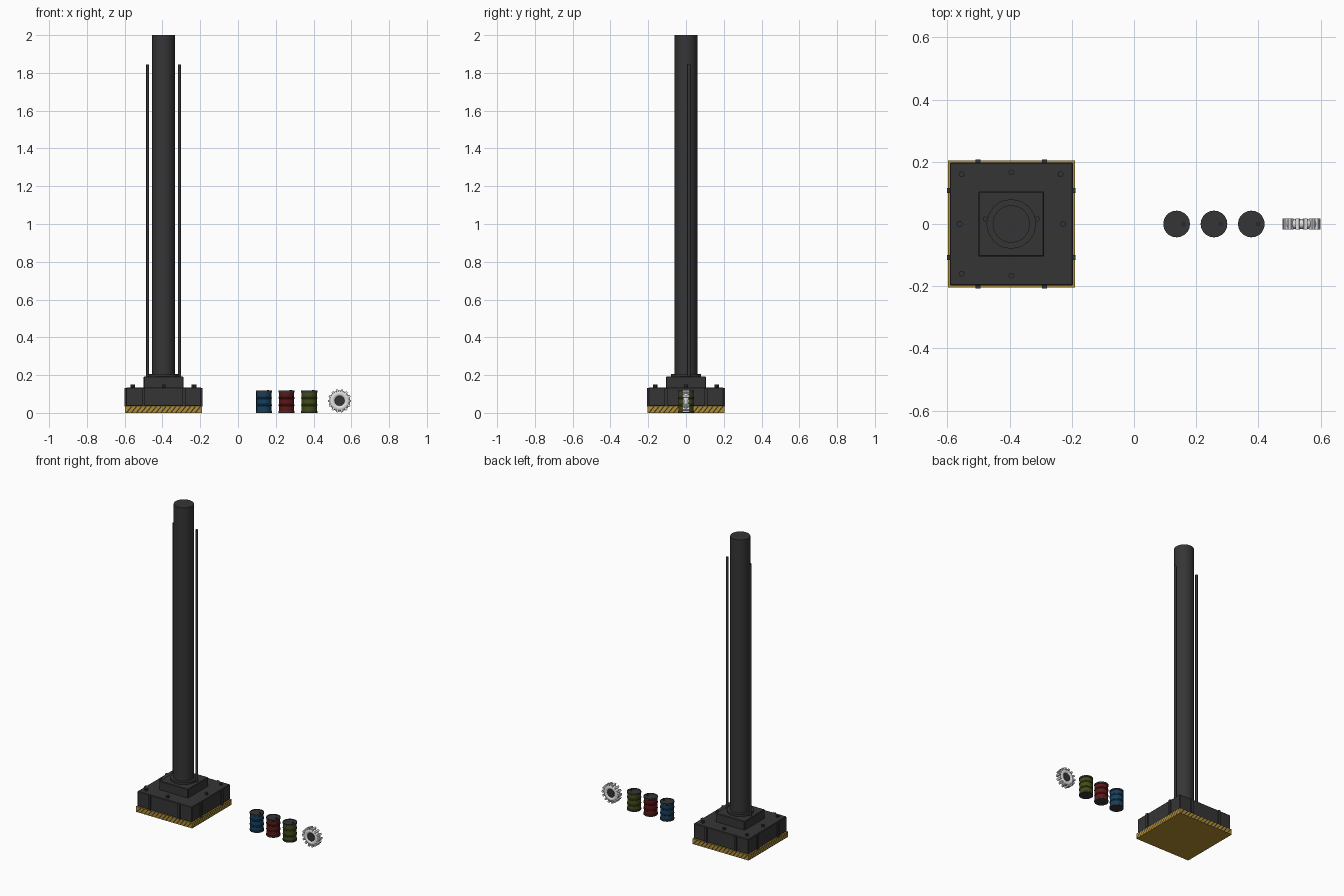
import bpy, bmesh, math
from mathutils import Vector, Matrix

if "Cube" in bpy.data.objects:
    bpy.data.objects.remove(bpy.data.objects["Cube"])

CX = -0.394      # pole and base centre


def material(name, rgb):
    m = bpy.data.materials.new(name)
    m.diffuse_color = (*rgb, 1)
    m.use_nodes = True
    m.node_tree.nodes["Principled BSDF"].inputs["Base Color"].default_value = m.diffuse_color
    return m


DARK = material("dark grey", (0.036, 0.036, 0.036))
YELLOW = material("hazard yellow", (0.45, 0.27, 0.03))
BLUE = material("barrel blue", (0.008, 0.05, 0.115))
RED = material("barrel red", (0.11, 0.009, 0.009))
GREEN = material("barrel green", (0.055, 0.075, 0.01))
WHITE = material("wheel white", (0.75, 0.75, 0.75))


def finish(bm, name, mats, smooth=False):
    bmesh.ops.recalc_face_normals(bm, faces=bm.faces[:])
    me = bpy.data.meshes.new(name)
    bm.to_mesh(me)
    bm.free()
    for m in mats:
        me.materials.append(m)
    ob = bpy.data.objects.new(name, me)
    bpy.context.collection.objects.link(ob)
    if smooth:
        bpy.context.view_layer.objects.active = ob
        ob.select_set(True)
        bpy.ops.object.shade_smooth_by_angle(angle=math.radians(35))
        ob.select_set(False)
    return ob


def add_box(bm, c, size):
    bmesh.ops.create_cube(bm, size=1, matrix=Matrix.Translation(c) @ Matrix.Diagonal((*size, 1)))


def box(name, c, size, mat, bevel=0):
    bm = bmesh.new()
    add_box(bm, c, size)
    if bevel:
        bmesh.ops.bevel(bm, geom=bm.edges[:], offset=bevel, segments=1, affect='EDGES')
    return finish(bm, name, [mat])


def lathe(name, profile, mats, loc, sides, band=None, closed=False, rot=None, smooth=True):
    """Spin (radius, height) points; band(i) gives the material of profile segment i."""
    bm = bmesh.new()
    rings = []
    for r, z in profile:
        rings.append([bm.verts.new((r * math.cos(a), r * math.sin(a), z))
                      for a in (2 * math.pi * k / sides for k in range(sides))])
    n = len(rings)
    for i in range(n if closed else n - 1):
        a, b = rings[i], rings[(i + 1) % n]
        for k in range(sides):
            f = bm.faces.new((a[k], a[(k + 1) % sides], b[(k + 1) % sides], b[k]))
            f.material_index = band(i) if band else 0
    if not closed:
        bm.faces.new(rings[0])
        bm.faces.new(rings[-1])
    if rot:
        bm.transform(rot)
    bm.transform(Matrix.Translation(loc))
    return finish(bm, name, mats, smooth)


def rod(name, x, y, z0, z1, r, sides=12):
    return lathe(name, [(r, z0), (r, z1)], [DARK], (x, y, 0), sides)


# base: yellow slab, dark block, raised plate
box("hazard_slab", (CX, 0, 0.018), (0.408, 0.408, 0.036), YELLOW)
box("base_block", (CX, 0, 0.0855), (0.396, 0.396, 0.099), DARK, 0.003)
box("base_plate", (CX, 0, 0.162), (0.21, 0.21, 0.06), DARK, 0.003)

# dark diagonal stripes around the slab edge
bm = bmesh.new()
for side in range(4):
    turn = Matrix.Translation((CX, 0, 0)) @ Matrix.Rotation(side * math.pi / 2, 4, 'Z')
    for k in range(15):
        x = -0.2 + 0.026 * k
        vs = [bm.verts.new(turn @ Vector(p)) for p in (
            (x, -0.2046, 0.001), (x + 0.008, -0.2046, 0.001),
            (x + 0.036, -0.2046, 0.035), (x + 0.028, -0.2046, 0.035))]
        f = bm.faces.new(vs)
        bmesh.ops.solidify(bm, geom=[f], thickness=0.0008)
finish(bm, "slab_stripes", [DARK])

# ribs on the four sides of the block
bm = bmesh.new()
for s in (-1, 1):
    for t in (-0.107, 0.107):
        add_box(bm, (CX + t, s * 0.2, 0.084), (0.016, 0.013, 0.098))
        add_box(bm, (CX + s * 0.2, t, 0.084), (0.013, 0.016, 0.098))
finish(bm, "base_ribs", [DARK])

# bolts on top of the block
for i, (x, y) in enumerate([(-0.16, 0.16), (0, 0.166), (0.158, 0.16), (-0.166, 0),
                            (0.166, 0), (-0.16, -0.16), (0, -0.166)]):
    rod(f"base_bolt_{i}", CX + x, y, 0.13, 0.149, 0.0095, 8)

# pole with collar and two thin cable pipes
rod("pole_collar", CX, 0, 0.185, 0.206, 0.08, 16)
rod("pole", CX, 0, 0.19, 2.0, 0.06, 32)
for name, s in (("left", -1), ("right", 1)):
    rod(name + "_pipe", CX + s * 0.084, 0.016, 0.185, 1.845, 0.008)

# barrels: dark ends, coloured body with two hoops
barrel = [(0.043, 0), (0.043, 0.009), (0.0405, 0.011), (0.0405, 0.036), (0.043, 0.039),
          (0.043, 0.043), (0.0405, 0.046), (0.0405, 0.074), (0.043, 0.077), (0.043, 0.081),
          (0.0405, 0.084), (0.0405, 0.107), (0.043, 0.109), (0.043, 0.118), (0.038, 0.118),
          (0.038, 0.115)]
for name, x, mat in (("blue", 0.137, BLUE), ("red", 0.257, RED), ("green", 0.377, GREEN)):
    ob = lathe(name + "_barrel", barrel, [DARK, mat], (x, 0, 0), 20,
               band=lambda i: 1 if 2 <= i <= 10 else 0)
    rod(name + "_barrel_bung", x + 0.022, 0, 0.112, 0.121, 0.006, 8)

# wheel: rounded white ring, dark hub, tread blocks
WX, WZ = 0.538, 0.0635
side_on = Matrix.Rotation(math.pi / 2, 4, 'X')
ring = [(0.039 + 0.0165 * math.cos(a), 0.0165 * math.sin(a))
        for a in (2 * math.pi * k / 12 for k in range(12))]
lathe("wheel_ring", ring, [WHITE], (WX, 0, WZ), 32, closed=True, rot=side_on)
lathe("wheel_hub", [(0.026, -0.012), (0.026, 0.012)], [DARK], (WX, 0, WZ), 20, rot=side_on)
bm = bmesh.new()
for k in range(14):
    turn = Matrix.Translation((WX, 0, WZ)) @ Matrix.Rotation(2 * math.pi * k / 14, 4, 'Y')
    bmesh.ops.create_cube(bm, size=1, matrix=turn @ Matrix.Translation((0.0545, 0, 0))
                          @ Matrix.Diagonal((0.014, 0.036, 0.012, 1)))
finish(bm, "wheel_treads", [WHITE])
